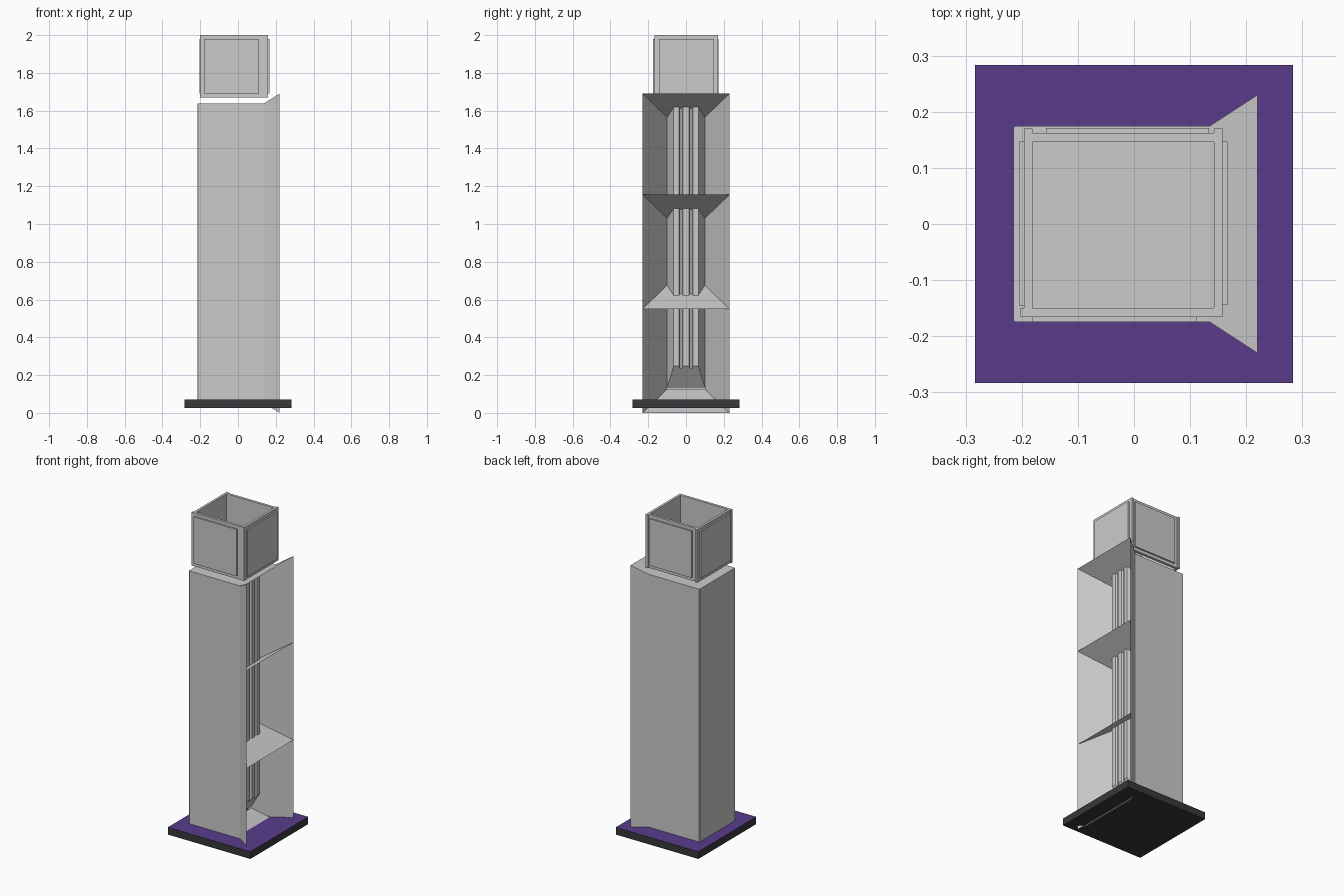
import bpy, bmesh

if "Cube" in bpy.data.objects:
    bpy.data.objects.remove(bpy.data.objects["Cube"])

RIM_X, RIM_Y, BACK_X, BACK_Y = 0.22, 0.23, 0.02, 0.10   # alcove mouth and rear
SLOPE = 0.625                                           # rise of every shelf per unit of depth
RIM_TOP, RIM_BOTTOM = 1.69, 0.0


def make_mesh(name, verts, faces, recalc=True):
    mesh = bpy.data.meshes.new(name)
    mesh.from_pydata(verts, [], faces)
    if recalc:
        bm = bmesh.new()
        bm.from_mesh(mesh)
        bmesh.ops.recalc_face_normals(bm, faces=bm.faces)
        bm.to_mesh(mesh)
        bm.free()
    obj = bpy.data.objects.new(name, mesh)
    bpy.context.collection.objects.link(obj)
    return obj


def box(name, x0, x1, y0, y1, z0, z1):
    verts = [(x, y, z) for x in (x0, x1) for y in (y0, y1) for z in (z0, z1)]
    faces = [(0, 1, 3, 2), (4, 6, 7, 5), (0, 4, 5, 1), (2, 3, 7, 6), (0, 2, 6, 4), (1, 5, 7, 3)]
    return make_mesh(name, verts, faces)


def prism(name, profile, low, high, caps=True, close=True):
    """Extrude an xy profile between two height functions of x."""
    n = len(profile)
    verts = [(x, y, low(x)) for x, y in profile] + [(x, y, high(x)) for x, y in profile]
    faces = [(i, (i + 1) % n, n + (i + 1) % n, n + i) for i in range(n if close else n - 1)]
    if caps:
        faces += [tuple(range(n)), tuple(range(n, 2 * n))]
    return make_mesh(name, verts, faces)


def material(name, rgb):
    mat = bpy.data.materials.new(name)
    mat.diffuse_color = (*rgb, 1)
    mat.use_nodes = True
    mat.node_tree.nodes["Principled BSDF"].inputs["Base Color"].default_value = mat.diffuse_color
    return mat


def ceiling(x):
    return RIM_TOP - (RIM_X - x) * SLOPE


def floor(x):
    return RIM_BOTTOM + (RIM_X - x) * SLOPE


# Base slab with a purple top
base = box("base_slab", -0.283, 0.283, -0.283, 0.283, 0.025, 0.07)
base.data.materials.append(material("dark_edge", (0.04, 0.04, 0.045)))
base.data.materials.append(material("purple_top", (0.10, 0.045, 0.26)))
for poly in base.data.polygons:
    if poly.normal.z > 0.5:
        poly.material_index = 1

# Tower body, open towards the alcove
half = [(0.135, 0.175), (-0.211, 0.175), (-0.215, 0.171)]
body_profile = half + [(x, -y) for x, y in reversed(half)]
prism("tower_body", body_profile, lambda x: floor(0.135), lambda x: ceiling(0.135), close=False)

# Flared alcove side walls
for side, label in ((1, "left"), (-1, "right")):
    prism("alcove_wall_" + label, [(RIM_X, side * RIM_Y), (0.135, side * 0.175), (BACK_X, side * BACK_Y)],
          floor, ceiling, caps=False, close=False)

# Sloping sheets: ceiling, two shelves and floor
for name, z, direction in (("alcove_ceiling", RIM_TOP, -1), ("upper_shelf", 1.155, -1),
                           ("lower_shelf", 0.55, 1), ("alcove_floor", RIM_BOTTOM, 1)):
    back_z = z + direction * SLOPE * (RIM_X - BACK_X)
    make_mesh(name, [(RIM_X, -RIM_Y, z), (RIM_X, RIM_Y, z),
                     (BACK_X, BACK_Y, back_z), (BACK_X, -BACK_Y, back_z)], [(0, 1, 2, 3)], False)

# Fluted centre column with an undercut foot
flutes = [(BACK_X, BACK_Y), (0.105, 0.065), (0.105, 0.038), (0.095, 0.032), (0.095, 0.021), (0.105, 0.015)]
column_profile = flutes + [(x, -y) for x, y in reversed(flutes)]
prism("centre_column", column_profile, lambda x: 0.135 + (x - BACK_X) * 1.33, ceiling)

# Open-ended top box: four wall panels, each with a raised outer plate
Z0, Z1, P0, P1 = 1.67, 2.0, 1.69, 1.98
box("top_panel_left", -0.196, -0.181, -0.166, 0.17, Z0, Z1)
box("top_plate_left", -0.205, -0.196, -0.145, 0.147, P0, P1)
box("top_panel_right", 0.143, 0.158, -0.166, 0.17, Z0, Z1)
box("top_plate_right", 0.158, 0.167, -0.144, 0.147, P0, P1)
box("top_panel_back", -0.181, 0.143, 0.146, 0.162, Z0, Z1)
box("top_plate_back", -0.157, 0.134, 0.162, 0.171, P0, P1)
box("top_panel_front", -0.202, 0.143, -0.166, -0.15, Z0, Z1)
box("top_plate_front", -0.181, 0.112, -0.175, -0.166, P0, P1)
